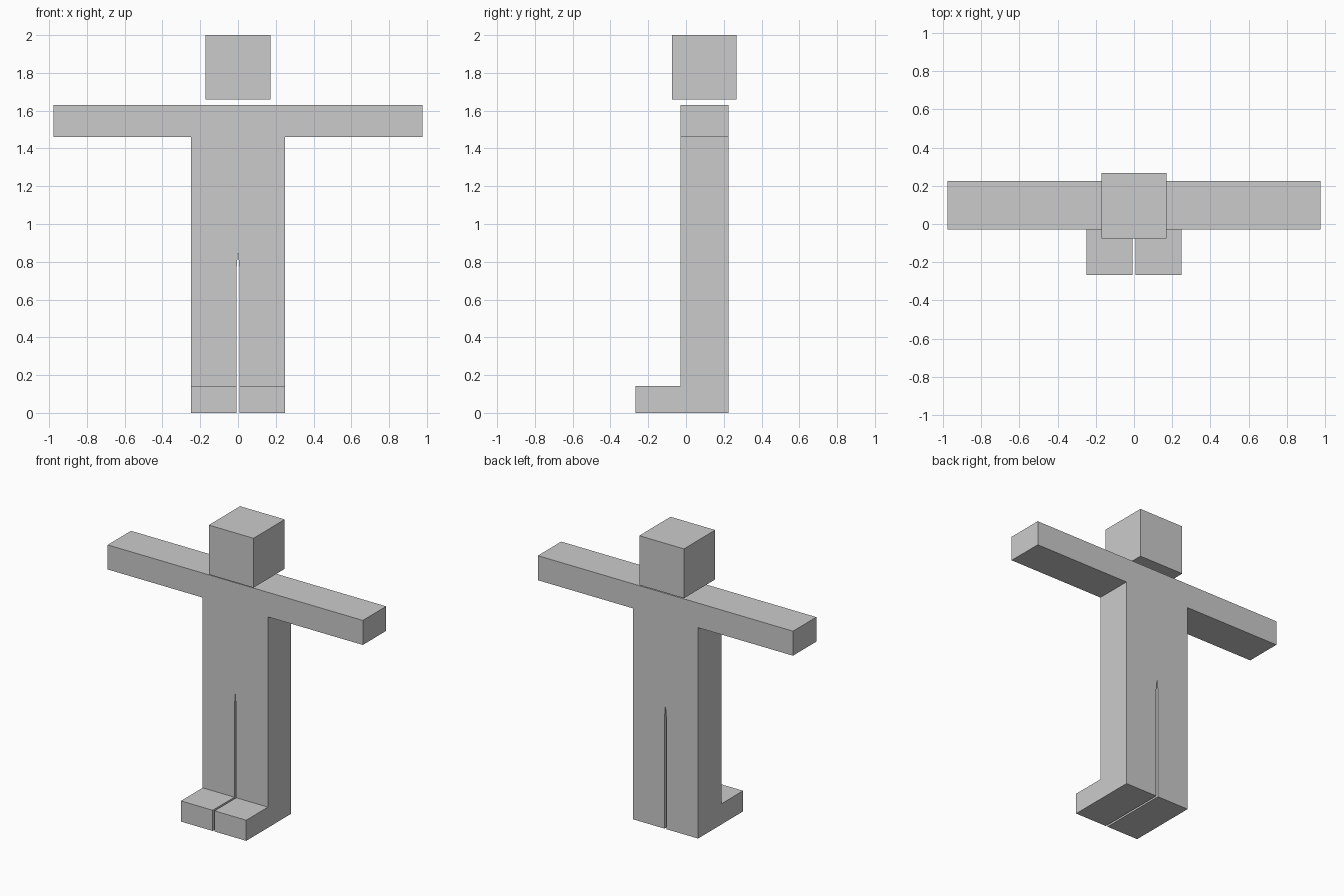
import bpy, bmesh
from mathutils import Vector

if "Cube" in bpy.data.objects:
    bpy.data.objects.remove(bpy.data.objects["Cube"])

grey = bpy.data.materials.new("plain grey")
grey.diffuse_color = (0.6, 0.6, 0.6, 1)
grey.use_nodes = True
grey.node_tree.nodes["Principled BSDF"].inputs["Base Color"].default_value = grey.diffuse_color

FRONT, BACK, TOE = -0.03, 0.225, -0.267
ANKLE, GAP, HIP = 0.143, 0.007, 0.25


def finish(name, bm):
    bmesh.ops.recalc_face_normals(bm, faces=bm.faces)
    mesh = bpy.data.meshes.new(name)
    bm.to_mesh(mesh)
    bm.free()
    mesh.materials.append(grey)
    bpy.context.collection.objects.link(bpy.data.objects.new(name, mesh))


def extrude(bm, faces, dy):
    new = bmesh.ops.extrude_face_region(bm, geom=faces)["geom"]
    verts = [g for g in new if isinstance(g, bmesh.types.BMVert)]
    bmesh.ops.translate(bm, verts=verts, vec=(0, dy, 0))


# Body: half outline from the crotch point to the shoulders, mirrored
half = [(GAP, 0.77), (GAP, ANKLE), (HIP, ANKLE), (HIP, 1.46),
        (0.977, 1.46), (0.977, 1.63)]
outline = [(0, 0.86)] + half + [(-x, z) for x, z in reversed(half)]
bm = bmesh.new()
ring = [bm.verts.new((x, BACK, z)) for x, z in outline]
bm.faces.new(ring)

# Lower legs share the ankle edge of the outline
for inner, outer, s in ((ring[2], ring[3], 1), (ring[-2], ring[-3], -1)):
    a = bm.verts.new((s * HIP, BACK, 0))
    b = bm.verts.new((s * GAP, BACK, 0))
    bm.faces.new((inner, outer, a, b))
bmesh.ops.recalc_face_normals(bm, faces=bm.faces)
extrude(bm, bm.faces[:], FRONT - BACK)

# Feet: pull the lower leg fronts forward
bm.normal_update()
toes = [f for f in bm.faces
        if all(abs(v.co.y - FRONT) < 1e-4 and v.co.z < ANKLE + 0.001 for v in f.verts)
        and abs(f.normal.y) > 0.9]
extrude(bm, toes, TOE - FRONT)
bmesh.ops.recalc_face_normals(bm, faces=bm.faces)
bmesh.ops.dissolve_limit(bm, angle_limit=0.01, verts=bm.verts, edges=bm.edges)
finish("body", bm)

# Head: cube floating just above the shoulders
bm = bmesh.new()
bmesh.ops.create_cube(bm, size=0.342)
bmesh.ops.translate(bm, verts=bm.verts, vec=Vector((0, 0.096, 1.829)))
finish("head", bm)
